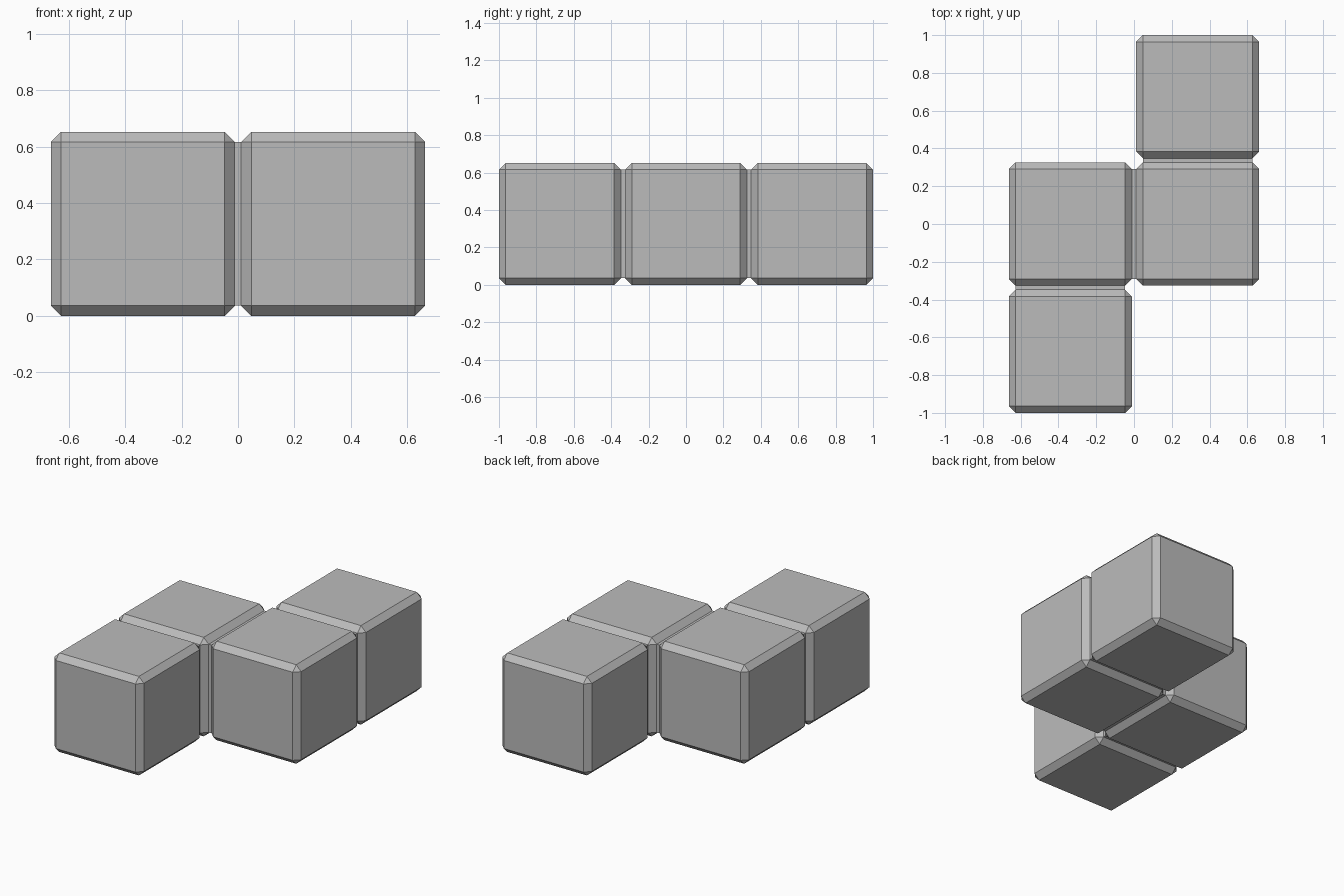
import bpy
import bmesh
from mathutils import Vector

SIZE = 0.652      # block edge length
CHAMFER = 0.036   # flat edge cut
PITCH = 0.674     # spacing between block centres

if "Cube" in bpy.data.objects:
    bpy.data.objects.remove(bpy.data.objects["Cube"], do_unlink=True)

grey = bpy.data.materials.new("plain_grey")
grey.use_nodes = True
colour = (0.5, 0.5, 0.5, 1)
grey.diffuse_color = colour
grey.node_tree.nodes["Principled BSDF"].inputs["Base Color"].default_value = colour


def add_box(name, centre, size, chamfer=0):
    """Flat-shaded box, optionally with one-segment chamfered edges."""
    bm = bmesh.new()
    bmesh.ops.create_cube(bm, size=1)
    bmesh.ops.scale(bm, vec=size, verts=bm.verts)
    if chamfer:
        bmesh.ops.bevel(bm, geom=bm.edges[:], offset=chamfer, segments=1,
                        affect='EDGES', profile=0.5)
    mesh = bpy.data.meshes.new(name)
    bm.to_mesh(mesh)
    bm.free()
    mesh.materials.append(grey)
    obj = bpy.data.objects.new(name, mesh)
    obj.location = centre
    bpy.context.collection.objects.link(obj)


# Four blocks in a zigzag, from front left to back right
cells = {
    "front_block": (-0.5, -1),
    "middle_right_block": (-0.5, 0),
    "middle_left_block": (0.5, 0),
    "back_block": (0.5, 1),
}
centres = [Vector((x * PITCH, y * PITCH, SIZE / 2)) for x, y in cells.values()]
for name, centre in zip(cells, centres):
    add_box(name, centre, (SIZE, SIZE, SIZE), CHAMFER)

# Short necks joining the flat faces of neighbouring blocks
neck_names = ("front_neck", "middle_neck", "back_neck")
for name, a, b in zip(neck_names, centres, centres[1:]):
    size = [SIZE - 2 * CHAMFER] * 3
    axis = 0 if abs(b.x - a.x) > abs(b.y - a.y) else 1
    size[axis] = PITCH - SIZE + 0.004
    add_box(name, (a + b) / 2, size)
